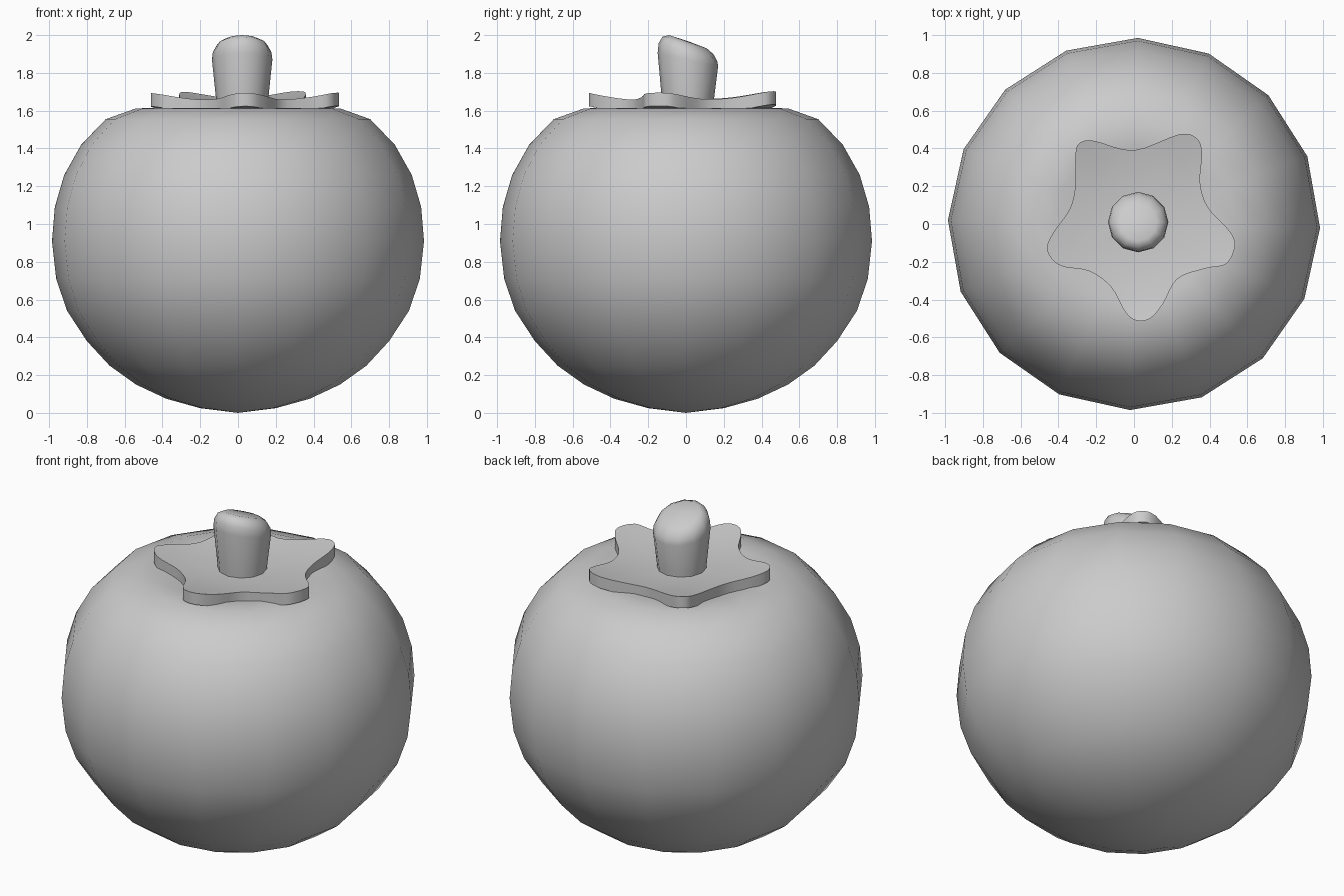
import bpy
import bmesh
from math import cos, sin, pi, radians
from mathutils import Vector

cube = bpy.data.objects.get("Cube")
if cube:
    bpy.data.objects.remove(cube, do_unlink=True)

# One plain colour
grey = bpy.data.materials.new("plain grey")
grey.use_nodes = True
colour = (0.6, 0.6, 0.6, 1)
grey.diffuse_color = colour
grey.node_tree.nodes["Principled BSDF"].inputs["Base Color"].default_value = colour


def loft(name, start, rings, end, sharp_angle):
    """Skin a stack of closed rings, capped by a fan to a point at each end."""
    bm = bmesh.new()
    loops = [[bm.verts.new(p) for p in ring] for ring in rings]
    count = len(loops[0])
    first, last = bm.verts.new(start), bm.verts.new(end)
    for i in range(count):
        j = (i + 1) % count
        bm.faces.new((first, loops[0][j], loops[0][i]))
        bm.faces.new((last, loops[-1][i], loops[-1][j]))
        for low, high in zip(loops, loops[1:]):
            bm.faces.new((low[i], low[j], high[j], high[i]))
    bmesh.ops.recalc_face_normals(bm, faces=bm.faces[:])
    mesh = bpy.data.meshes.new(name)
    bm.to_mesh(mesh)
    bm.free()
    obj = bpy.data.objects.new(name, mesh)
    bpy.context.collection.objects.link(obj)
    mesh.materials.append(grey)
    bpy.ops.object.select_all(action='DESELECT')
    obj.select_set(True)
    bpy.context.view_layer.objects.active = obj
    bpy.ops.object.shade_smooth_by_angle(angle=radians(sharp_angle))
    return obj


def circle(radius, z, sides, centre=(0, 0), slant=0, turn=0):
    """Ring of points whose height can lean along y."""
    ring = []
    for i in range(sides):
        a = 2 * pi * i / sides + turn
        y = radius * sin(a)
        ring.append(Vector((centre[0] + radius * cos(a), centre[1] + y, z + slant * y)))
    return ring


def smooth_outline(points, steps):
    """Closed Catmull-Rom curve through the points."""
    pts = [Vector(p) for p in points]
    result = []
    for i in range(len(pts)):
        a, b, c, d = (pts[(i + k) % len(pts)] for k in range(-1, 3))
        for s in range(steps):
            t = s / steps
            result.append((b * 2 + (c - a) * t + (a * 2 - b * 5 + c * 4 - d) * t ** 2
                           + (b * 3 - a - c * 3 + d) * t ** 3) / 2)
    return result


# Round fruit with a shallow hollow on top
profile = [(.2, .025), (.38, .075), (.54, .15), (.68, .25), (.8, .38), (.905, .54),
           (.963, .71), (.985, .91), (.97, 1.09), (.92, 1.26), (.83, 1.42),
           (.7, 1.555), (.54, 1.612), (.42, 1.615), (.26, 1.58)]
loft("fruit", (0, 0, 0),
     [circle(r, z, 16, turn=radians(-1.2)) for r, z in profile],
     (0, 0, 1.56), 60)

# Five-lobed leaf crown, dished so the tips lift
star = [(-.31, .37), (-.285, .43), (-.21, .44), (0, .39), (.24, .475), (.335, .45),
        (.36, .37), (.35, .22), (.39, .09), (.5, -.03), (.535, -.11), (.49, -.21),
        (.38, -.235), (.23, -.29), (.155, -.42), (.085, -.5), (.01, -.51),
        (-.05, -.46), (-.12, -.335), (-.235, -.25), (-.39, -.22), (-.46, -.14),
        (-.43, -.05), (-.34, .08), (-.31, .21)]
outline = smooth_outline(star, 4)
centre = Vector((.03, 0))
thickness = .07
crown_z = 1.635


def crown_ring(scale, drop):
    ring = []
    for p in outline:
        q = centre + (p - centre) * scale
        lift = .055 * ((q - centre).length * 2) ** 2.4
        ring.append(Vector((q.x, q.y, crown_z + lift - drop)))
    return ring


scales = (.25, .5, .75, 1)
crown_rings = [crown_ring(s, thickness) for s in scales]
crown_rings += [crown_ring(s, 0) for s in reversed(scales)]
loft("leaf_crown", (*centre, crown_z - thickness), crown_rings, (*centre, crown_z), 40)

# Flared stem with a rounded, slanting cut end
stem_centre = (.022, .01)
stem_profile = [(.133, 1.57, 0), (.138, 1.66, 0), (.16, 1.87, -.22),
                (.155, 1.91, -.3), (.135, 1.945, -.34), (.1, 1.965, -.35)]
loft("stem", (*stem_centre, 1.57),
     [circle(r, z, 12, stem_centre, slant) for r, z, slant in stem_profile],
     (*stem_centre, 1.968), 60)
